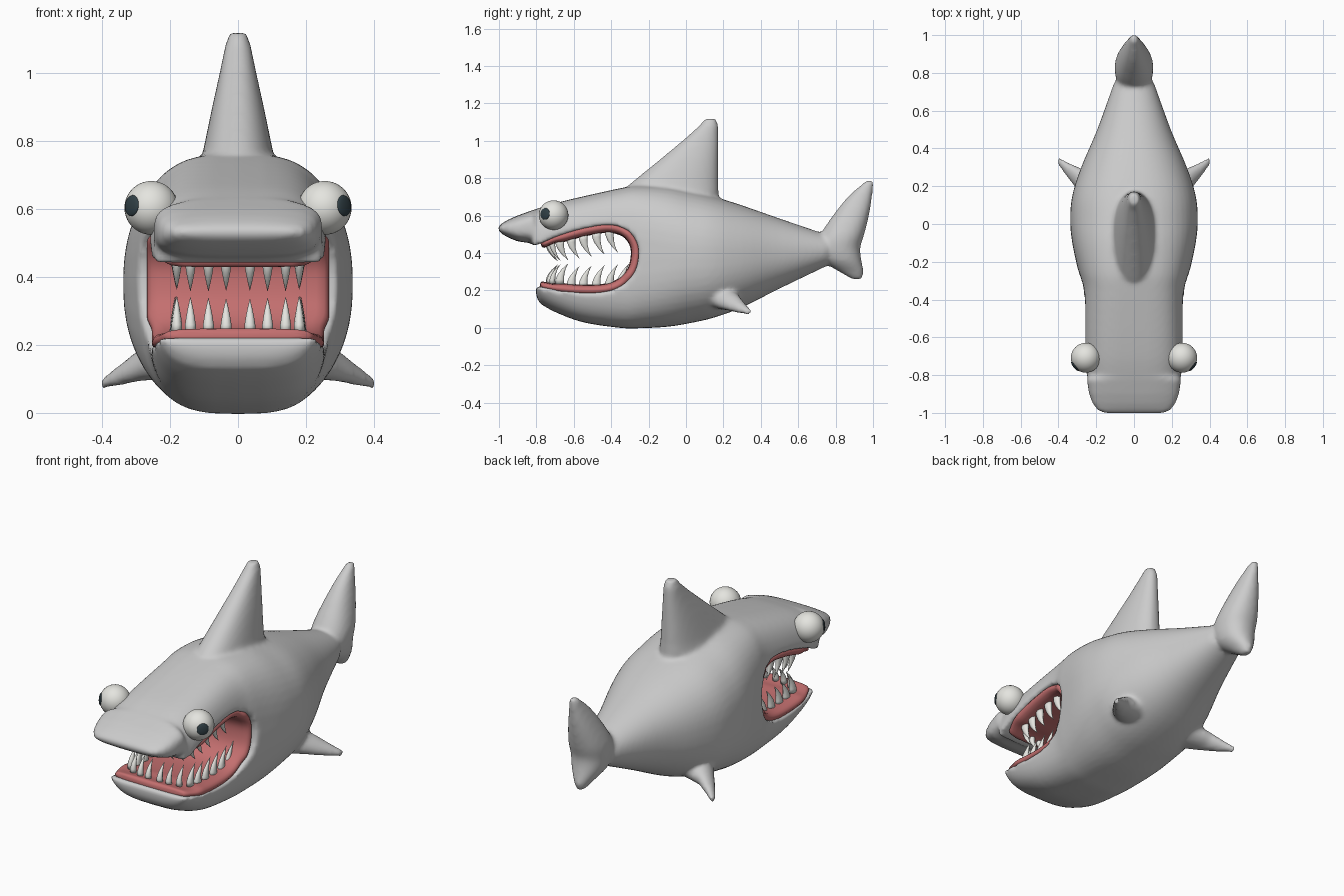
import bpy, bmesh, math
from mathutils import Vector as V

if "Cube" in bpy.data.objects:
    bpy.data.objects.remove(bpy.data.objects["Cube"])


def mat(name, col):
    m = bpy.data.materials.new(name)
    m.diffuse_color = (*col, 1)
    m.use_nodes = True
    m.node_tree.nodes["Principled BSDF"].inputs["Base Color"].default_value = m.diffuse_color
    return m


PINK = mat("gum_pink", (0.55, 0.16, 0.16))
WHITE = mat("off_white", (0.78, 0.78, 0.74))
DARK = mat("pupil_dark", (0.03, 0.05, 0.06))


def ring(c, u, v, n=2.0, count=32):
    """Superellipse ring around c with half-axes u and v."""
    pts = []
    for i in range(count):
        a = 2 * math.pi * i / count
        p, q = math.cos(a), math.sin(a)
        pts.append(V(c) + V(u) * math.copysign(abs(p) ** (2 / n), p)
                   + V(v) * math.copysign(abs(q) ** (2 / n), q))
    return pts


def spline(pts, steps=4):
    """Catmull-Rom through tuples of any length."""
    out = []
    for i in range(len(pts) - 1):
        a, b, c, d = pts[max(i - 1, 0)], pts[i], pts[i + 1], pts[min(i + 2, len(pts) - 1)]
        for s in range(steps):
            t = s / steps
            out.append(tuple(0.5 * (2 * q + (r - p) * t + (2 * p - 5 * q + 4 * r - w) * t * t
                                    + (3 * q - p - 3 * r + w) * t ** 3)
                             for p, q, r, w in zip(a, b, c, d)))
    return out + [tuple(pts[-1])]


def loft(name, rings, material=None, smooth=True):
    bm = bmesh.new()
    rows = [[bm.verts.new(p) for p in r] for r in rings]
    k = len(rows[0])
    for a, b in zip(rows, rows[1:]):
        for i in range(k):
            bm.faces.new((a[i], a[(i + 1) % k], b[(i + 1) % k], b[i]))
    bm.faces.new(rows[0])
    bm.faces.new(rows[-1])
    bmesh.ops.recalc_face_normals(bm, faces=bm.faces)
    for f in bm.faces:
        f.smooth = smooth
    me = bpy.data.meshes.new(name)
    bm.to_mesh(me)
    bm.free()
    if material:
        me.materials.append(material)
    ob = bpy.data.objects.new(name, me)
    bpy.context.collection.objects.link(ob)
    return ob


# Body: cross-sections (y, bottom, top, half width, squareness) from snout to tail root
head = [(-1.005, .522, .54, .15, 3), (-.985, .503, .559, .195, 3), (-.95, .483, .579, .22, 3),
        (-.9, .462, .601, .238, 3.2), (-.82, .452, .63, .25, 3.4), (-.8, .165, .636, .25, 3.5)]
trunk = [(-.78, .13, .643, .255, 3.5), (-.7, .085, .667, .264, 3.5), (-.55, .03, .703, .268, 3.5),
         (-.35, 0, .747, .273, 3.3), (-.25, -.002, .762, .295, 3), (-.1, .006, .757, .327, 2.6),
         (.02, .025, .735, .338, 2.4), (.15, .055, .702, .327, 2.4), (.3, .11, .655, .28, 2.3),
         (.5, .21, .585, .195, 2.2), (.75, .33, .5, .105, 2.1)]
body = loft("shark_body", [ring((0, y, (lo + hi) / 2), (w, 0, 0), (0, 0, (hi - lo) / 2), n, 48)
                           for y, lo, hi, w, n in head + spline(trunk)])


# Upright fins: horizontal slices (z, front y, back y, half thickness)
def fin(name, rows):
    return loft(name, [ring((0, (a + b) / 2, z), (h, 0, 0), (0, (b - a) / 2, 0), 2.2)
                       for z, a, b, h in rows])


dorsal = fin("dorsal_fin", [(.6, -.3, .16, .115), (.72, -.335, .175, .115), (.77, -.3, .173, .103),
                            (.9, -.14, .173, .076), (1.0, -.02, .173, .054),
                            (1.08, .07, .173, .038), (1.118, .1, .162, .025)])
tail = fin("tail_fin", spline([(.26, .89, .94, .02), (.3, .82, .95, .045), (.36, .73, .938, .085),
                               (.43, .7, .932, .1), (.5, .72, .953, .1), (.6, .785, .978, .075),
                               (.7, .865, .995, .045), (.79, .965, 1.005, .018)], 3))

# Pectoral fins: slices (x, y, z, half length, half height)
pecs = [loft("pectoral_fin", [ring((s * x, y, z), (0, a, 0), (0, 0, b)) for x, y, z, a, b in
                              [(.17, .18, .16, .1, .06), (.28, .225, .145, .07, .05),
                               (.35, .285, .11, .042, .03), (.405, .337, .083, .02, .016)]])
        for s in (-1, 1)]

# Mouth outline (y, z), used to cut the opening and to lay the gums
lip = spline([(-.78, .45), (-.7, .485), (-.6, .517), (-.5, .54), (-.4, .55), (-.31, .52),
              (-.26, .45), (-.255, .37), (-.28, .29), (-.35, .222), (-.45, .192), (-.6, .192),
              (-.7, .205), (-.785, .222)], 3)
outline = [(-1.1, .39), (-.86, .425)] + lip + [(-1.1, .23)]
cutter = loft("mouth_cutter", [[V((x, y, z)) for y, z in outline] for x in (-.6, .6)])

# Cut the mouth, fuse the fins, then blend everything into one smooth skin
for op, obs in (('DIFFERENCE', [cutter]), ('UNION', [dorsal, tail] + pecs)):
    for o in obs:
        o.hide_render = True
        m = body.modifiers.new("join", 'BOOLEAN')
        m.operation, m.object, m.solver = op, o, 'EXACT'
m = body.modifiers.new("skin", 'REMESH')
m.mode, m.voxel_size, m.use_smooth_shade = 'VOXEL', .012, True
m = body.modifiers.new("soften", 'SMOOTH')
m.factor, m.iterations = .5, 8
dg = bpy.context.evaluated_depsgraph_get()
skin = bpy.data.meshes.new_from_object(body.evaluated_get(dg))
body.modifiers.clear()
body.data = skin
for p in skin.polygons:
    p.use_smooth = True
for o in [cutter, dorsal, tail] + pecs:
    bpy.data.objects.remove(o)

# Gums: a C-shaped band lining the mouth
rings = []
for i, (y, z) in enumerate(lip):
    a, b = V(lip[max(i - 1, 0)]), V(lip[min(i + 1, len(lip) - 1)])
    t = (b - a).normalized()
    nrm = V((t.y, -t.x))                       # points into the opening
    w = .255 - .04 * max(0, (-.68 - y) / .1)
    if -.32 < y:
        w += .015
    thick = .042 if 3 < i < len(lip) - 4 else .03
    prof = [(w, -.02), (w, .012), (w - .012, thick * .8), (w - .05, thick)]
    prof += [(-x, d) for x, d in reversed(prof)]
    rings.append([V((x, y + nrm.x * d, z + nrm.y * d)) for x, d in prof])
gums = loft("gums", rings, PINK)
gums.modifiers.new("round", 'SUBSURF').levels = 1
gums.modifiers["round"].render_levels = 1


# Teeth: curved spikes along the front and both sides of each jaw
def tooth(x, y, z, h, up, ry):
    rows = []
    for t, r in ((-.15, 1), (.1, 1), (.4, .75), (.7, .42), (.9, .16), (1, .03)):
        c = (x, y + .045 * t * t, z + up * h * t)
        rows.append(ring(c, (.016 * r, 0, 0), (0, ry * r, 0), 2, 10))
    loft("upper_tooth" if up < 0 else "lower_tooth", rows, WHITE)


spots = [(.035, -.735), (.087, -.73), (.14, -.715), (.18, -.675), (.183, -.615),
         (.185, -.55), (.185, -.48), (.185, -.41), (.185, -.35)]
for s in (-1, 1):
    for i, (x, y) in enumerate(spots):
        ry = .016 if i < 3 else .024
        if i < 8:
            tooth(s * x, y, .445 + .2 * (y + .735), .085 + .003 * i, -1, ry)
        tooth(s * x, y, .25 if i < 4 else .232, .085 + .003 * i, 1, ry)


# Eyes with dark pupils looking forward and outward
def ball(name, c, r, material, squash=1, aim=(0, 0, 1)):
    bm = bmesh.new()
    bmesh.ops.create_uvsphere(bm, u_segments=32, v_segments=20, radius=r)
    rot = V(aim).to_track_quat('Z', 'Y')
    for v in bm.verts:
        v.co.z *= squash
        v.co = rot @ v.co + V(c)
    for f in bm.faces:
        f.smooth = True
    me = bpy.data.meshes.new(name)
    bm.to_mesh(me)
    bm.free()
    me.materials.append(material)
    bpy.context.collection.objects.link(bpy.data.objects.new(name, me))


for s in (-1, 1):
    c = V((s * .255, -.708, .603))
    d = V((s * .78, -.62, .09)).normalized()
    ball("eye", c, .079, WHITE)
    ball("pupil", c + d * .073, .031, DARK, .3, d)
